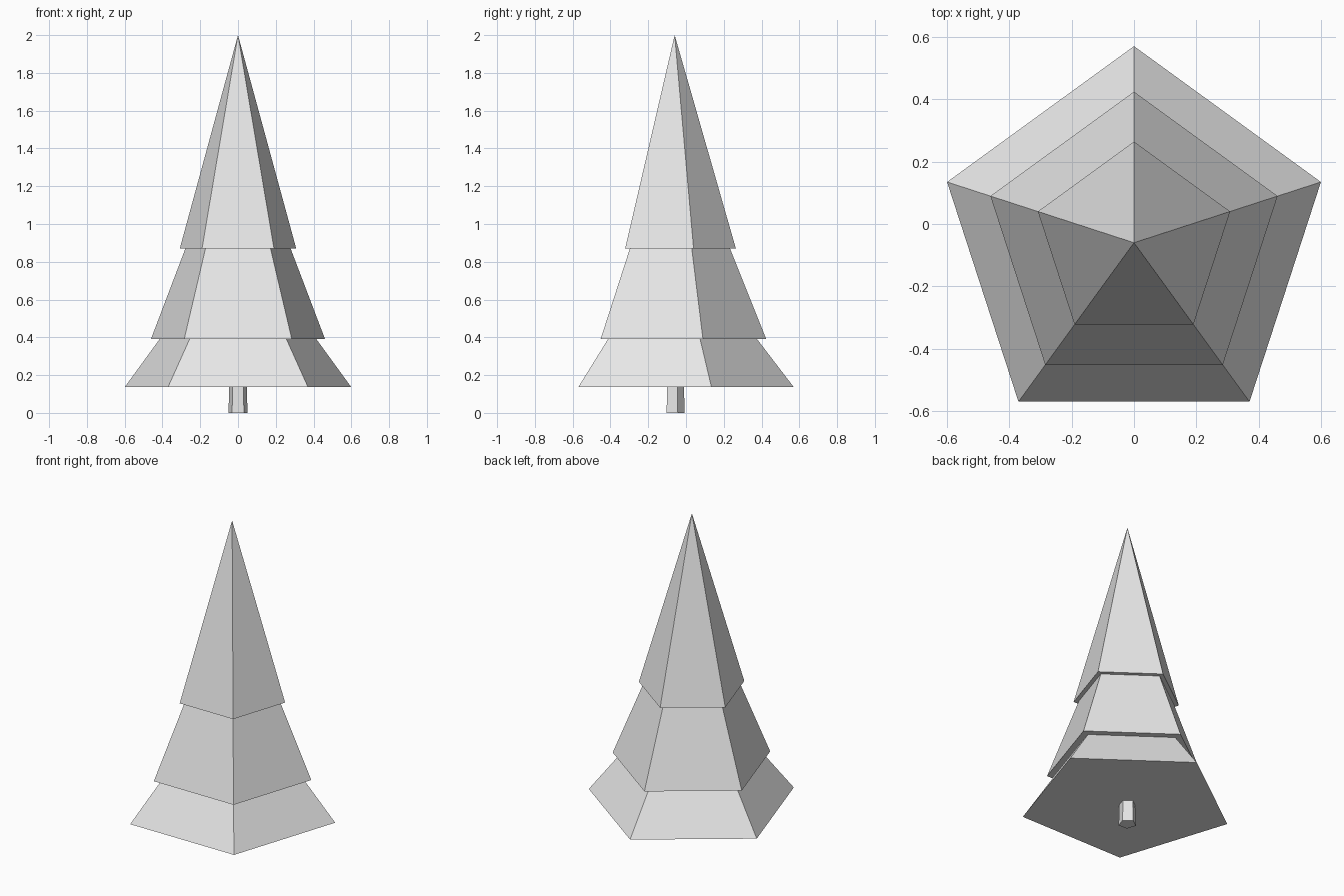
import bpy
import math

cube = bpy.data.objects.get("Cube")
if cube:
    bpy.data.objects.remove(cube, do_unlink=True)

AXIS_Y = -0.06

# Single pale grey for the whole tree
grey = bpy.data.materials.new("pale_grey")
grey.use_nodes = True
colour = (0.8, 0.8, 0.8, 1)
grey.diffuse_color = colour
grey.node_tree.nodes["Principled BSDF"].inputs["Base Color"].default_value = colour


def five_sided(name, r_low, r_high, z_low, z_high):
    """Flat-shaded five-sided frustum with one corner pointing to the back."""
    bpy.ops.mesh.primitive_cone_add(
        vertices=5, radius1=r_low, radius2=r_high, depth=z_high - z_low,
        location=(0, AXIS_Y, (z_low + z_high) / 2))
    obj = bpy.context.object
    obj.name = name
    # Turn the corner nearest the back exactly onto +y
    corner = max((v.co for v in obj.data.vertices if v.co.z < 0), key=lambda c: c.y)
    obj.rotation_euler.z = math.pi / 2 - math.atan2(corner.y, corner.x)
    obj.data.materials.append(grey)
    return obj


# Trunk, then foliage tiers from the ground up
five_sided("trunk", 0.053, 0.049, 0, 0.137)
five_sided("lower_foliage", 0.63, 0.435, 0.137, 0.392)
five_sided("middle_foliage", 0.484, 0.293, 0.392, 0.87)
five_sided("top_foliage", 0.324, 0, 0.87, 2)
